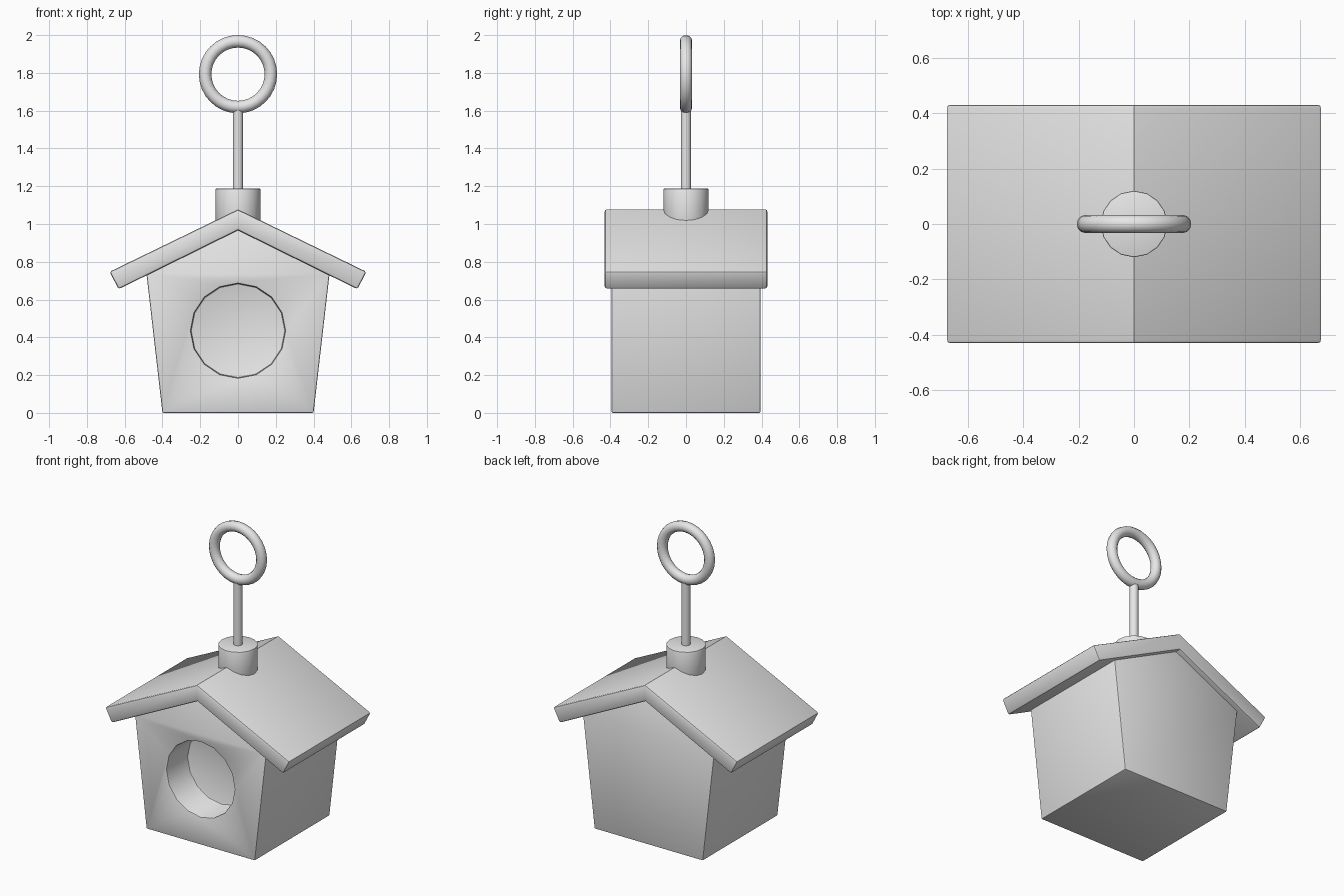
import bpy, bmesh
from math import radians, pi
from mathutils import Matrix

cube = bpy.data.objects.get("Cube")
if cube:
    bpy.data.objects.remove(cube, do_unlink=True)

# Single plain colour
grey = bpy.data.materials.new("plain_grey")
grey.use_nodes = True
grey.diffuse_color = (0.8, 0.8, 0.8, 1)
grey.node_tree.nodes["Principled BSDF"].inputs["Base Color"].default_value = (0.8, 0.8, 0.8, 1)


def add_object(name, bm):
    bmesh.ops.recalc_face_normals(bm, faces=bm.faces)
    mesh = bpy.data.meshes.new(name)
    bm.to_mesh(mesh)
    bm.free()
    mesh.materials.append(grey)
    obj = bpy.data.objects.new(name, mesh)
    bpy.context.collection.objects.link(obj)
    return obj


def prism(name, half_profile, depth):
    """Extrude a mirrored x-z outline along y, centred on y = 0."""
    outline = half_profile + [(-x, z) for x, z in reversed(half_profile) if x > 0]
    bm = bmesh.new()
    face = bm.faces.new([bm.verts.new((x, -depth / 2, z)) for x, z in outline])
    ext = bmesh.ops.extrude_face_region(bm, geom=[face])
    moved = [g for g in ext["geom"] if isinstance(g, bmesh.types.BMVert)]
    bmesh.ops.translate(bm, verts=moved, vec=(0, depth, 0))
    return add_object(name, bm)


def cylinder(name, radius, z0, z1, sides):
    bm = bmesh.new()
    bmesh.ops.create_cone(bm, cap_ends=True, segments=sides, radius1=radius, radius2=radius,
                          depth=z1 - z0, matrix=Matrix.Translation((0, 0, (z0 + z1) / 2)))
    return add_object(name, bm)


def select(obj):
    bpy.ops.object.select_all(action="DESELECT")
    obj.select_set(True)
    bpy.context.view_layer.objects.active = obj


def finish(obj, bevel=0, limit=40):
    """Apply modifiers, round the edges and smooth the shading."""
    if bevel:
        mod = obj.modifiers.new("rounded_edges", "BEVEL")
        mod.width, mod.segments = bevel, 2
        mod.limit_method, mod.angle_limit = "ANGLE", radians(limit)
    select(obj)
    for mod in list(obj.modifiers):
        bpy.ops.object.modifier_apply(modifier=mod.name)
    bpy.ops.object.shade_smooth_by_angle(angle=radians(35))


# House body, widening upwards, with a gable top tucked under the roof
body = prism("house_body", [(0.4, 0), (0.485, 0.74), (0, 0.985)], 0.79)

# Round entrance recess in the front wall
bm = bmesh.new()
bmesh.ops.create_cone(bm, cap_ends=True, segments=16, radius1=0.25, radius2=0.25, depth=0.44,
                      matrix=Matrix.Translation((0, -0.395, 0.435)) @ Matrix.Rotation(pi / 2, 4, "X"))
cutter = add_object("entrance_cutter", bm)
cutter.hide_render = True
cut = body.modifiers.new("entrance", "BOOLEAN")
cut.operation, cut.solver, cut.object = "DIFFERENCE", "EXACT", cutter
finish(body, 0.008)
bpy.data.objects.remove(cutter, do_unlink=True)

# Folded roof slab
roof = prism("roof", [(0, 1.077), (0.68, 0.747), (0.632, 0.655), (0, 0.967)], 0.862)
finish(roof, 0.012, 60)

# Ridge collar and hanging rod
finish(cylinder("ridge_collar", 0.12, 0.98, 1.187, 16), 0.004)
finish(cylinder("hanging_rod", 0.027, 1.15, 1.61, 16))

# Hanging ring, upright and facing front
bpy.ops.mesh.primitive_torus_add(major_segments=32, minor_segments=12, major_radius=0.174,
                                 minor_radius=0.033, location=(0, 0, 1.793),
                                 rotation=(pi / 2, 0, 0))
ring = bpy.context.object
ring.name = "hanging_ring"
ring.data.materials.append(grey)
finish(ring)
